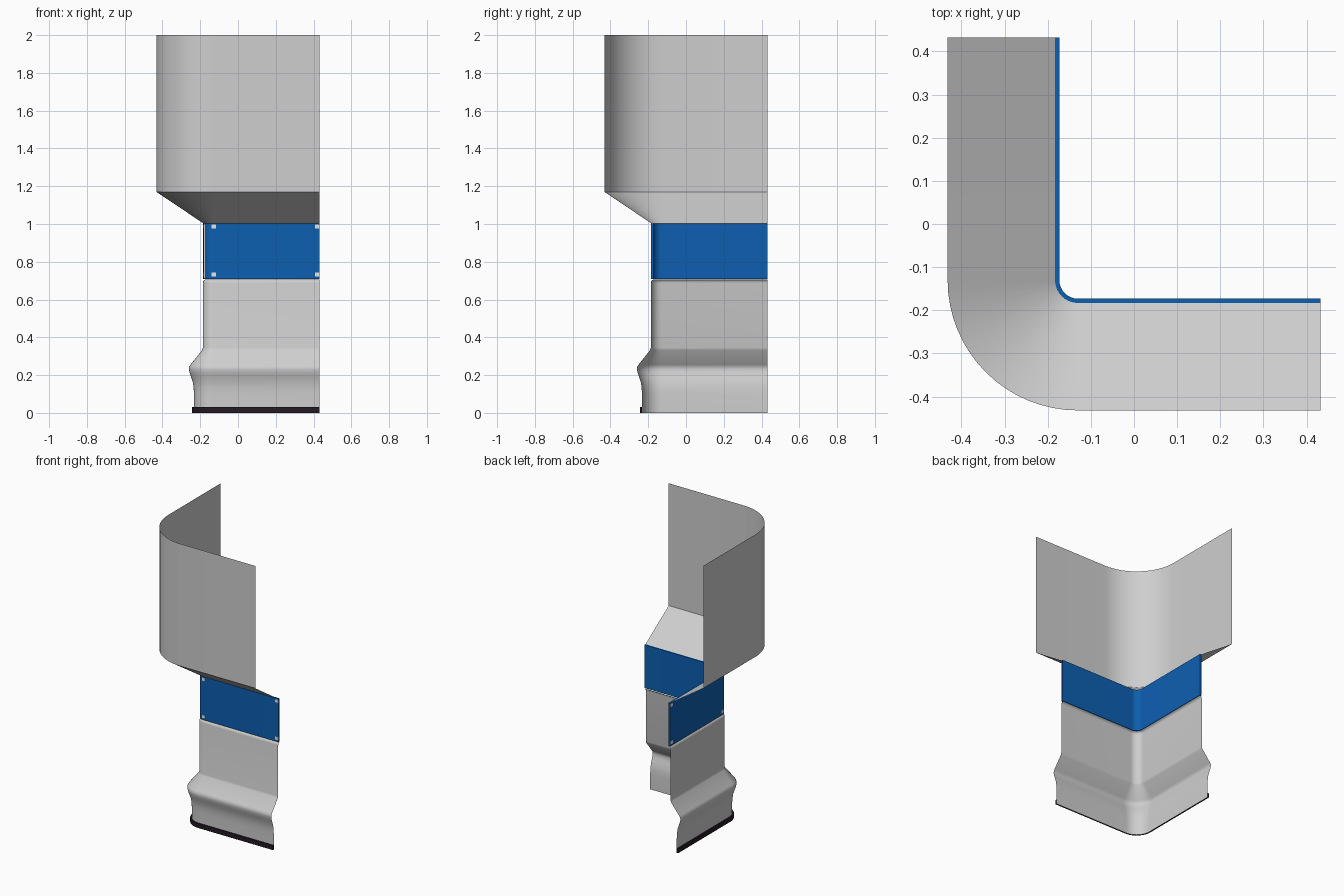
import bpy, bmesh, math

if "Cube" in bpy.data.objects:
    bpy.data.objects.remove(bpy.data.objects["Cube"])

END = 0.432      # free ends of both arms
C = -0.13        # shared centre of the corner bend (x and y)


def material(name, rgb):
    m = bpy.data.materials.new(name)
    m.diffuse_color = (*rgb, 1)
    m.use_nodes = True
    m.node_tree.nodes["Principled BSDF"].inputs["Base Color"].default_value = m.diffuse_color
    return m


GREY = material("light_grey", (0.62, 0.62, 0.62))
BLUE = material("blue", (0.004, 0.115, 0.44))
DARK = material("dark_plum", (0.018, 0.01, 0.018))
WHITE = material("white", (0.8, 0.8, 0.8))


def path(d, a0=0, a1=90, arms=True, n=16):
    """Plan points of the L at offset d: front arm, bend, left arm."""
    r = d + C
    pts = []
    for i in range(n + 1):
        a = math.radians(a0 + (a1 - a0) * i / n)
        pts.append((C - r * math.sin(a), C - r * math.cos(a)))
    return [(END, -d)] + pts + [(-d, END)] if arms else pts


def finish(bm, name, mat, angle=30):
    bmesh.ops.recalc_face_normals(bm, faces=bm.faces)
    me = bpy.data.meshes.new(name)
    bm.to_mesh(me)
    bm.free()
    ob = bpy.data.objects.new(name, me)
    bpy.context.collection.objects.link(ob)
    me.materials.append(mat)
    bpy.ops.object.select_all(action='DESELECT')
    ob.select_set(True)
    bpy.context.view_layer.objects.active = ob
    bpy.ops.object.shade_smooth_by_angle(angle=math.radians(angle))
    return ob


def sweep(name, profile, mat, closed=False, **kw):
    """Sweep a profile of (offset, z) along the L path."""
    bm = bmesh.new()
    rows = [[bm.verts.new((x, y, z)) for x, y in path(d, **kw)] for d, z in profile]
    pairs = list(zip(rows, rows[1:])) + ([(rows[-1], rows[0])] if closed else [])
    for a, b in pairs:
        for i in range(len(a) - 1):
            bm.faces.new((a[i], a[i + 1], b[i + 1], b[i]))
    if closed:
        for k in (0, -1):
            bm.faces.new([r[k] for r in rows])
    ob = finish(bm, name, mat)
    # open sheets: make the normals face the outside of the corner
    if not closed and ob.data.polygons[0].normal.y > 0:
        ob.data.flip_normals()
    return ob


# tall upper wall and the sloped shelf below it
sweep("upper_wall", [(0.432, 2.0), (0.432, 1.17)], GREY)
sweep("sloped_soffit", [(0.432, 1.17), (0.183, 1.003)], GREY)

# blue band
sweep("blue_band", [(0.173, 1.003), (0.184, 1.003), (0.184, 0.71), (0.173, 0.71)],
      BLUE, closed=True)
sweep("corner_trim", [(0.1855, 0.998), (0.1855, 0.715)], WHITE, arms=False,
      a0=52, a1=66, n=4)

# lower wall: rolled top edge, flat wall, flared moulding, cove, foot
cove = [(0.252, 0.255), (0.259, 0.243), (0.260, 0.23), (0.256, 0.212),
        (0.248, 0.19), (0.240, 0.165), (0.235, 0.135), (0.233, 0.10)]
sweep("lower_wall", [(0.173, 0.706), (0.179, 0.703), (0.184, 0.697), (0.186, 0.688),
                     (0.186, 0.345), (0.190, 0.332)] + cove + [(0.233, 0.0)], GREY)

# dark kick strip round the foot
sweep("base_strip", [(0.2335, 0.03), (0.243, 0.03), (0.243, 0.0), (0.2335, 0.0)],
      DARK, closed=True)

# small white fixing plates in the corners of both blue panels
bm = bmesh.new()
for u in (-0.128, 0.419):
    for z in (0.986, 0.733):
        for front in (True, False):
            new = bmesh.ops.create_cube(bm, size=1)["verts"]
            size = (0.024, 0.003) if front else (0.003, 0.024)
            at = (u, -0.1845) if front else (-0.1845, u)
            bmesh.ops.scale(bm, vec=(*size, 0.021), verts=new)
            bmesh.ops.translate(bm, vec=(*at, z), verts=new)
finish(bm, "fixing_plates", WHITE)
